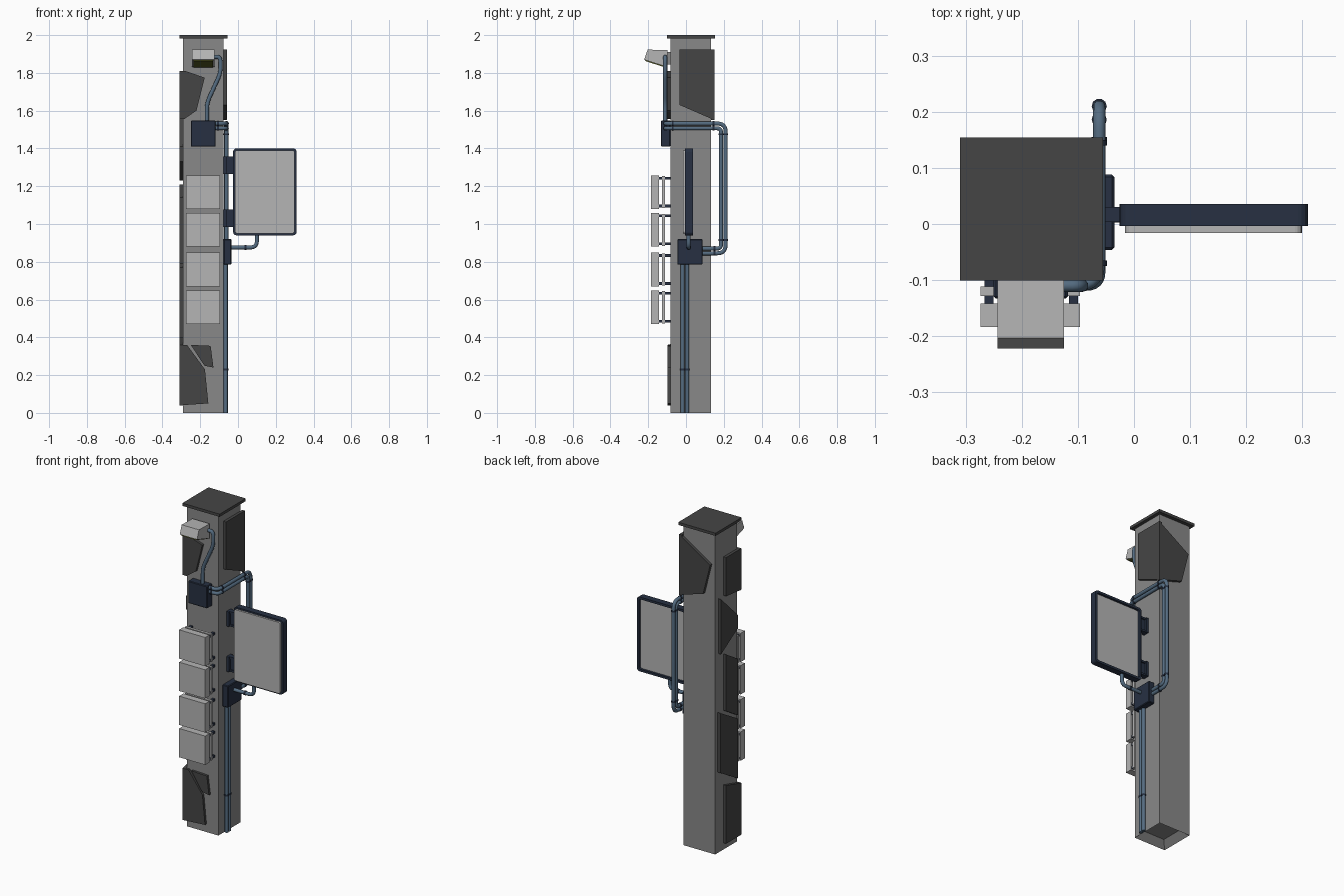
import bpy, bmesh, math
from mathutils import Vector

if "Cube" in bpy.data.objects:
    bpy.data.objects.remove(bpy.data.objects["Cube"])


def mat(name, c):
    m = bpy.data.materials.new(name)
    m.diffuse_color = (*c, 1)
    m.use_nodes = True
    m.node_tree.nodes["Principled BSDF"].inputs["Base Color"].default_value = m.diffuse_color
    return m


DARK = mat("dark_grey", (0.06, 0.06, 0.06))
LIGHT = mat("light_grey", (0.46, 0.46, 0.46))
MID = mat("mid_grey", (0.25, 0.25, 0.25))
NAVY = mat("navy", (0.02, 0.03, 0.055))
STEEL = mat("steel_blue", (0.09, 0.15, 0.22))
OLIVE = mat("olive_lens", (0.10, 0.11, 0.02))


def add(name, bm, m):
    bmesh.ops.recalc_face_normals(bm, faces=bm.faces)
    me = bpy.data.meshes.new(name)
    bm.to_mesh(me)
    bm.free()
    me.materials.append(m)
    ob = bpy.data.objects.new(name, me)
    bpy.context.collection.objects.link(ob)
    return ob


def plate(name, pts, axis, a, b, m, bevel=0):
    """Extrude a 2D outline along an axis from a to b."""
    def at(p, d):
        return {'x': (d, p[0], p[1]), 'y': (p[0], d, p[1]), 'z': (p[0], p[1], d)}[axis]
    bm = bmesh.new()
    lo = [bm.verts.new(at(p, a)) for p in pts]
    hi = [bm.verts.new(at(p, b)) for p in pts]
    bm.faces.new(lo)
    bm.faces.new(hi)
    for i in range(len(pts)):
        j = (i + 1) % len(pts)
        bm.faces.new((lo[i], lo[j], hi[j], hi[i]))
    if bevel:
        bmesh.ops.bevel(bm, geom=bm.edges[:], offset=bevel, segments=1, affect='EDGES')
    return add(name, bm, m)


def box(name, x0, x1, y0, y1, z0, z1, m, bevel=0):
    return plate(name, [(x0, y0), (x1, y0), (x1, y1), (x0, y1)], 'z', z0, z1, m, bevel)


def pipe(name, pts, m=STEEL, r=0.011, bend=0.035):
    """Round tube along points with filleted corners."""
    P = [Vector(p) for p in pts]
    path = [P[0]]
    for a, p, c in zip(P, P[1:], P[2:]):
        s = p + (a - p).normalized() * min(bend, (a - p).length * 0.49)
        e = p + (c - p).normalized() * min(bend, (c - p).length * 0.49)
        for i in range(7):
            t = i / 6
            path.append(s * (1 - t) ** 2 + p * 2 * t * (1 - t) + e * t * t)
    path.append(P[-1])
    cu = bpy.data.curves.new(name, 'CURVE')
    cu.dimensions = '3D'
    cu.bevel_depth, cu.bevel_resolution, cu.use_fill_caps = r, 3, True
    sp = cu.splines.new('POLY')
    sp.points.add(len(path) - 1)
    for q, v in zip(sp.points, path):
        q.co = (*v, 1)
    tmp = bpy.data.objects.new(name + "_path", cu)
    bpy.context.collection.objects.link(tmp)
    bpy.context.view_layer.update()
    me = bpy.data.meshes.new_from_object(tmp.evaluated_get(bpy.context.evaluated_depsgraph_get()))
    bpy.data.objects.remove(tmp)
    me.materials.clear()
    me.materials.append(m)
    ob = bpy.data.objects.new(name, me)
    bpy.context.collection.objects.link(ob)
    bpy.context.view_layer.objects.active = ob
    ob.select_set(True)
    bpy.ops.object.shade_smooth_by_angle(angle=math.radians(40))
    ob.select_set(False)


def collar(name, p, axis, half=0.005):
    d = Vector([half if a == axis else 0 for a in 'xyz'])
    pipe(name, [Vector(p) - d, Vector(p) + d], NAVY, 0.0135)


def rounded(x0, x1, z0, z1, r, n=4):
    pts = []
    for k, (cx, cz) in enumerate([(x1 - r, z1 - r), (x0 + r, z1 - r), (x0 + r, z0 + r), (x1 - r, z0 + r)]):
        for i in range(n + 1):
            a = math.pi / 2 * (k + i / n)
            pts.append((cx + r * math.cos(a), cz + r * math.sin(a)))
    return pts


# column with a recessed underside, and cap
X0, X1, Y0, Y1 = -0.292, -0.076, -0.083, 0.132
T = 0.018
col = box("column", X0, X1, Y0, Y1, 0, 1.99, MID)
bm = bmesh.new()
bm.from_mesh(col.data)
bottom = [f for f in bm.faces if f.calc_center_median().z < 0.01]
bmesh.ops.inset_region(bm, faces=bottom, thickness=0.05)
bmesh.ops.translate(bm, verts=bottom[0].verts[:], vec=(0, 0, 0.04))
bm.to_mesh(col.data)
bm.free()
box("cap", -0.31, -0.055, -0.101, 0.154, 1.983, 2.0, DARK)

# armour plates: upper one wraps the right and back faces
plate("upper_plate_right", [(-0.034, 1.925), (Y1 + T, 1.925), (Y1 + T, 1.55), (-0.034, 1.63)], 'x', X1, X1 + T, DARK)
plate("upper_plate_back", [(X1 + T, 1.925), (-0.27, 1.79), (-0.222, 1.60), (X1 + T, 1.55)], 'y', Y1, Y1 + T, DARK)
# plates on the left face, first and last wrap onto the front
F = Y0 - 0.015
left = [
    [(0.05, 1.81), (F, 1.81), (F, 1.555), (0.05, 1.57)],
    [(0.10, 1.57), (-0.065, 1.41), (-0.065, 1.33), (0.10, 1.23)],
    [(0.05, 1.21), (-0.065, 1.14), (-0.065, 0.79), (0.05, 0.86)],
    [(0.108, 0.87), (-0.065, 0.77), (-0.065, 0.40), (0.108, 0.50)],
    [(0.05, 0.40), (F, 0.36), (F, 0.04), (0.05, 0.04)],
]
for i, p in enumerate(left):
    plate(f"left_plate_{i + 1}", p, 'x', X0, X0 - T, DARK)
L = X0 - T
plate("front_plate_top", [(L, 1.81), (-0.28, 1.81), (-0.176, 1.775), (-0.22, 1.60), (-0.285, 1.555), (L, 1.555)], 'y', Y0, F, DARK)
plate("front_plate_low", [(L, 0.36), (-0.27, 0.36), (-0.175, 0.23), (-0.157, 0.05), (L, 0.04)], 'y', Y0, F, DARK)
plate("front_plate_small", [(-0.25, 0.36), (-0.145, 0.355), (-0.13, 0.24), (-0.178, 0.25)], 'y', Y0, F, DARK)

# four square front panels on pins
for i, z in enumerate((0.47, 0.67, 0.88, 1.08)):
    box(f"panel_front_{i + 1}", -0.274, -0.096, -0.184, -0.142, z, z + 0.178, LIGHT)
    box(f"panel_backing_{i + 1}", -0.274, -0.096, -0.128, -0.111, z + 0.004, z + 0.174, LIGHT)
    for x in (-0.258, -0.108):
        for dz in (0.015, 0.163):
            box(f"panel_pin_{i + 1}", x - 0.008, x + 0.008, -0.145, Y0, z + dz - 0.007, z + dz + 0.007, NAVY)

# screen: ring frame with a light core
frame_bm = bmesh.new()
outer = rounded(-0.026, 0.31, 0.94, 1.40, 0.018)
inner = rounded(-0.012, 0.296, 0.954, 1.386, 0.012)
rings = [[frame_bm.verts.new((x, y, z)) for x, z in loop]
         for loop, y in ((outer, -0.004), (outer, 0.036), (inner, 0.036), (inner, -0.004))]
n = len(outer)
for a in range(4):
    r0, r1 = rings[a], rings[(a + 1) % 4]
    for i in range(n):
        frame_bm.faces.new((r0[i], r0[(i + 1) % n], r1[(i + 1) % n], r1[i]))
add("screen_frame", frame_bm, NAVY)
plate("screen_core", inner, 'y', -0.004, 0.022, LIGHT)
plate("screen_face", rounded(-0.016, 0.299, 0.95, 1.39, 0.012), 'y', -0.016, -0.004, LIGHT)

# screen brackets
for i, z in enumerate((0.985, 1.265)):
    box(f"bracket_plate_{i + 1}", X1, -0.06, -0.004, 0.036, z, z + 0.092, NAVY)
    box(f"bracket_web_{i + 1}", -0.06, -0.022, 0.010, 0.022, z, z + 0.092, NAVY)
    for dz in (0.0, 0.08):
        box(f"bracket_arm_{i + 1}", -0.06, -0.022, 0.004, 0.030, z + dz, z + dz + 0.012, NAVY)

# junction boxes
box("front_box", -0.25, -0.118, -0.133, Y0, 1.41, 1.548, NAVY, 0.004)
box("side_box", X1, -0.035, -0.046, 0.088, 0.785, 0.92, NAVY, 0.004)

# lamp with slanted front and lens underneath
prof = [(-0.203, 1.923), (-0.098, 1.921), (-0.098, 1.83), (-0.222, 1.87)]
plate("lamp_housing", prof, 'x', -0.243, -0.125, LIGHT)
plate("lamp_lens", [(-0.215, 1.868), (-0.105, 1.833), (-0.107, 1.828), (-0.217, 1.863)], 'x', -0.235, -0.133, OLIVE)
box("lamp_mount", -0.22, -0.15, -0.1, Y0, 1.845, 1.91, MID)

# lamp cable
pipe("lamp_cable", [(-0.13, -0.11, 1.885), (-0.092, -0.11, 1.885), (-0.092, -0.11, 1.80),
                    (-0.165, -0.11, 1.64), (-0.165, -0.11, 1.54)])

# paired pipes running round the side from front box to side box
PX = -0.062
for i, (zt, y, zb) in enumerate(((1.532, 0.21, 0.845), (1.507, 0.186, 0.87))):
    b = 0.045 - 0.022 * i
    pipe(f"loop_pipe_{i + 1}", [(-0.125, -0.108, zt), (PX, -0.108, zt), (PX, y, zt),
                                (PX, y, zb), (PX, 0.08, zb)], bend=b)
    for p, ax in (((-0.105, -0.108, zt), 'x'), ((PX, -0.07, zt), 'y'), ((PX, 0.145, zt), 'y'),
                  ((PX, y, 1.475), 'z'), ((PX, y, 0.915), 'z'), ((PX, 0.15, zb), 'y')):
        collar(f"loop_collar_{i + 1}", p, ax)

# down pipes to the ground
for i, y in enumerate((-0.018, 0.006)):
    pipe(f"down_pipe_{i + 1}", [(-0.065, y, 0.0), (-0.065, y, 0.80)])
    collar(f"down_collar_{i + 1}", (-0.065, y, 0.23), 'z')

# screen feed pipe
pipe("screen_pipe", [(-0.05, 0.014, 0.876), (0.10, 0.014, 0.876), (0.10, 0.014, 0.95)])
collar("screen_pipe_collar", (0.04, 0.014, 0.876), 'x')
